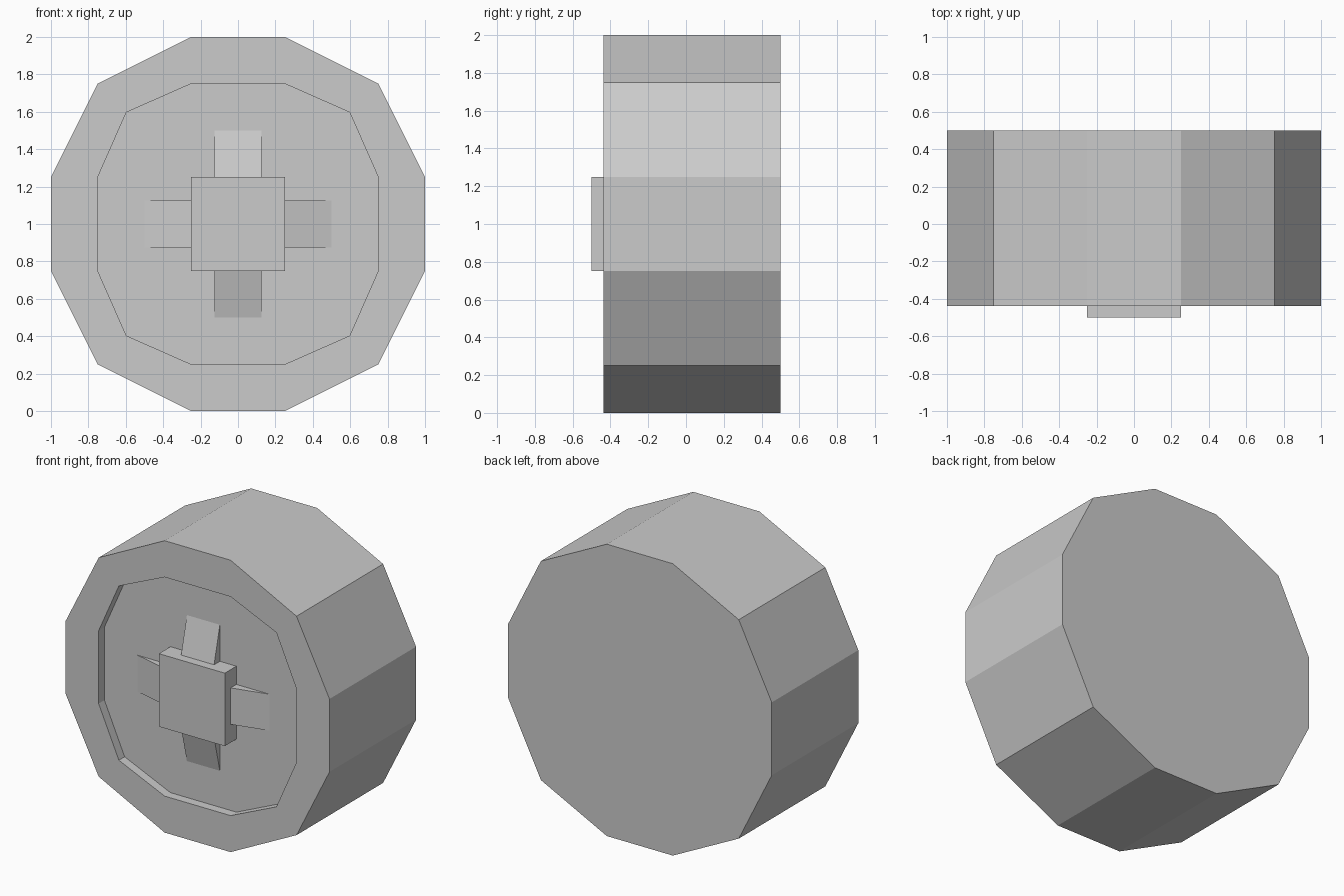
import bpy, bmesh, math
from mathutils import Matrix

if "Cube" in bpy.data.objects:
    bpy.data.objects.remove(bpy.data.objects["Cube"])

CENTRE_Z = 1.0
FRONT, FLOOR, BACK = -0.4375, -0.375, 0.5


def make_object(name, bm):
    bmesh.ops.recalc_face_normals(bm, faces=bm.faces)
    mesh = bpy.data.meshes.new(name)
    bm.to_mesh(mesh)
    bm.free()
    obj = bpy.data.objects.new(name, mesh)
    bpy.context.collection.objects.link(obj)
    obj.location.z = CENTRE_Z
    return obj


def twelve_sided(wide, mid, narrow):
    """Corners of a 12-sided outline, repeated by quarter turns."""
    pts = []
    for k in range(4):
        c, s = round(math.cos(k * math.pi / 2)), round(math.sin(k * math.pi / 2))
        for x, z in ((wide, narrow), (mid, mid), (narrow, wide)):
            pts.append((x * c - z * s, x * s + z * c))
    return pts


# Wheel body: loops from the back, round the rim and into the shallow recess
outer = twelve_sided(1.0, 0.75, 0.25)
inner = twelve_sided(0.75, 0.597, 0.25)
bm = bmesh.new()
loops = [[bm.verts.new((x, y, z)) for x, z in outline]
         for outline, y in ((outer, BACK), (outer, FRONT), (inner, FRONT), (inner, FLOOR))]
for a, b in zip(loops, loops[1:]):
    for i in range(12):
        j = (i + 1) % 12
        bm.faces.new((a[i], a[j], b[j], b[i]))
bm.faces.new(loops[0])
bm.faces.new(loops[-1])
make_object("wheel_body", bm)

# Square hub cap standing on the recess floor
bm = bmesh.new()
bmesh.ops.create_cube(bm, size=1.0)
bmesh.ops.scale(bm, vec=(0.5, 0.125, 0.5), verts=bm.verts)
bmesh.ops.translate(bm, vec=(0, -0.4375, 0), verts=bm.verts)
make_object("hub_cap", bm)

# Four wedge spokes sloping from the hub down to the recess floor
for k, side in enumerate(("top", "right", "bottom", "left")):
    bm = bmesh.new()
    profile = ((0.25, FLOOR), (0.25, FRONT), (0.5, FLOOR))
    a, b = [[bm.verts.new((x, y, z)) for z, y in profile] for x in (-0.125, 0.125)]
    bm.faces.new(a)
    bm.faces.new(b)
    for i in range(3):
        j = (i + 1) % 3
        bm.faces.new((a[i], a[j], b[j], b[i]))
    bm.transform(Matrix.Rotation(k * math.pi / 2, 4, 'Y'))
    make_object(side + "_spoke", bm)
